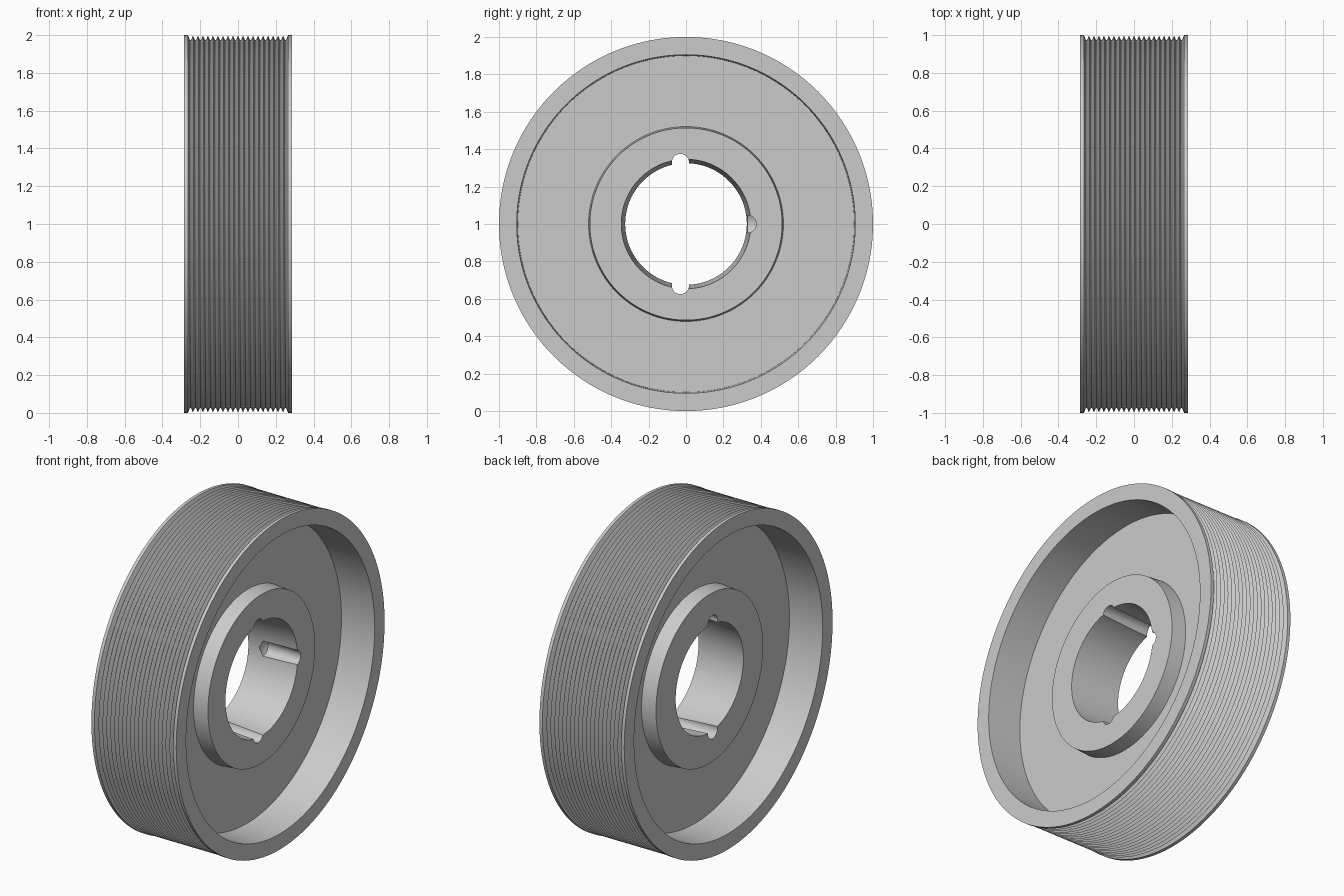
import bpy, bmesh
from math import pi, cos, sin, radians

if "Cube" in bpy.data.objects:
    bpy.data.objects.remove(bpy.data.objects["Cube"])

SEG = 192
AXIS_Z = 1.0


def lathe(name, profile, seg, y=0.0, z=AXIS_Z):
    """Revolve a closed (x, radius) profile around an x-parallel axis; radius 0 makes a pole."""
    bm = bmesh.new()
    rings = []
    for x, r in profile:
        if r == 0:
            rings.append([bm.verts.new((x, y, z))] * seg)
        else:
            rings.append([bm.verts.new((x, y + r * sin(2 * pi * i / seg),
                                        z + r * cos(2 * pi * i / seg))) for i in range(seg)])
    for a, b in zip(rings, rings[1:] + rings[:1]):
        if a[0] is a[1] and b[0] is b[1]:
            continue
        for i in range(seg):
            j = (i + 1) % seg
            bm.faces.new(list(dict.fromkeys((a[i], a[j], b[j], b[i]))))
    bmesh.ops.recalc_face_normals(bm, faces=bm.faces)
    mesh = bpy.data.meshes.new(name)
    bm.to_mesh(mesh)
    bm.free()
    obj = bpy.data.objects.new(name, mesh)
    bpy.context.collection.objects.link(obj)
    return obj


# Ribbed rim: V grooves between two plain end bands
HALF_W, BAND, GROOVES = 0.285, 0.265, 20
pitch = 2 * BAND / GROOVES
profile = [(-HALF_W, 1.0), (-BAND, 1.0)]
for i in range(GROOVES):
    x0 = -BAND + i * pitch
    profile += [(x0 + 0.42 * pitch, 0.973), (x0 + 0.58 * pitch, 0.973)]
    if i < GROOVES - 1:
        profile.append((x0 + pitch, 0.997))
profile += [(BAND, 1.0), (HALF_W, 1.0)]

# Recess, web and hub on both ends, joined by a tapered bore
side = [(HALF_W, 0.905), (0.066, 0.899), (0.066, 0.521), (0.158, 0.514)]
profile += side + [(0.158, 0.346), (-0.158, 0.325)]
profile += [(-x, r) for x, r in reversed(side)]
pulley = lathe("ribbed_pulley", profile, SEG)

# Two through grooves and one blind drilled hole in the bore wall
R = 0.046
through = [(-0.3, 0), (-0.3, R), (0.3, R), (0.3, 0)]
blind = [(-0.09, 0), (-0.062, R), (0.3, R), (0.3, 0)]
cutters = [lathe("upper_groove_cutter", through, 32, -0.03, AXIS_Z + 0.329),
           lathe("lower_groove_cutter", through, 32, -0.03, AXIS_Z - 0.329),
           lathe("blind_hole_cutter", blind, 32, 0.33, AXIS_Z)]

bpy.context.view_layer.objects.active = pulley
pulley.select_set(True)
for c in cutters:
    c.hide_render = True
    mod = pulley.modifiers.new(c.name, "BOOLEAN")
    mod.operation = "DIFFERENCE"
    mod.solver = "EXACT"
    mod.object = c
    bpy.ops.object.modifier_apply(modifier=mod.name)
    bpy.data.objects.remove(c)

bpy.ops.object.shade_smooth_by_angle(angle=radians(25))
